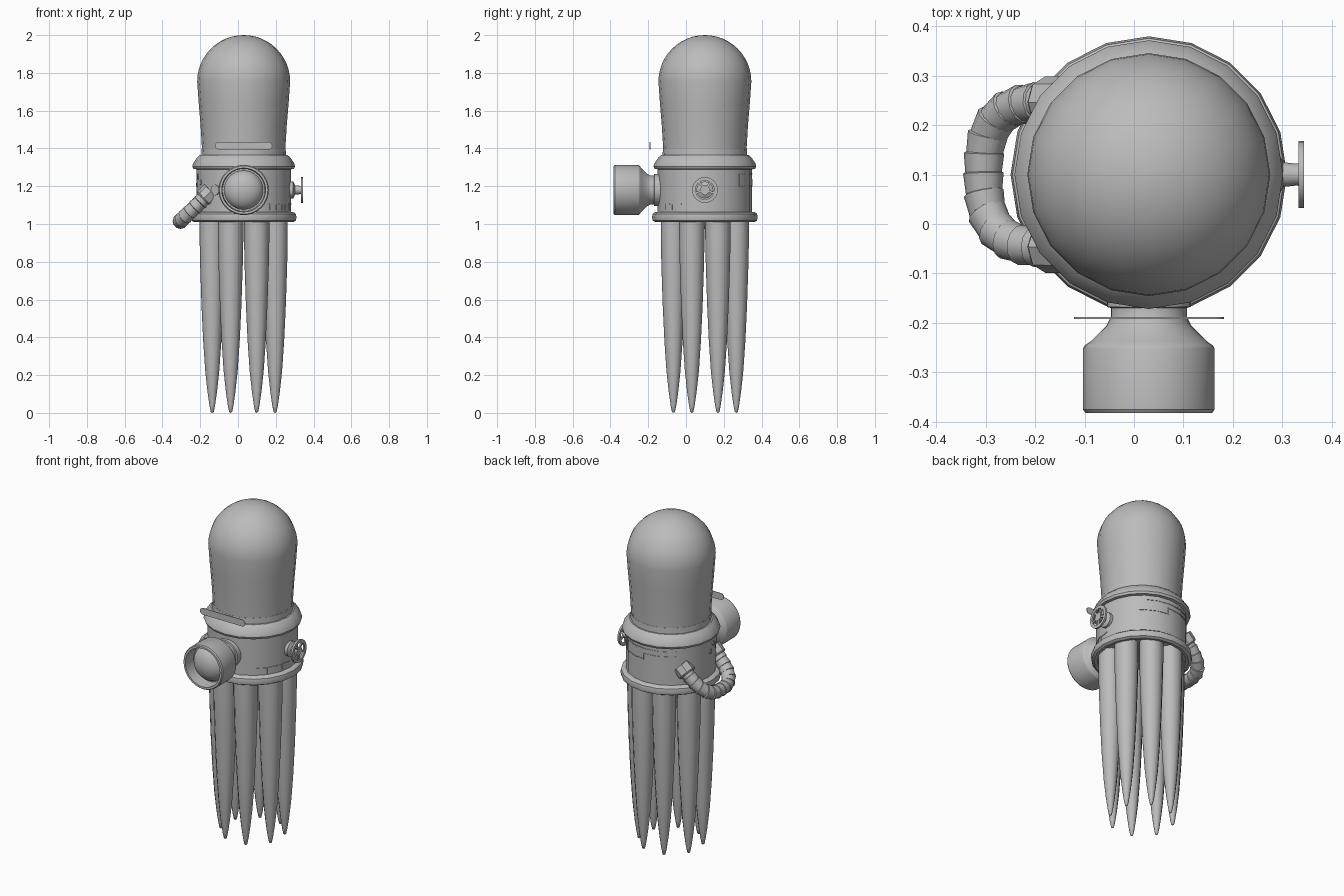
import bpy, bmesh
from math import sin, cos, pi, radians
from mathutils import Matrix, Vector

if "Cube" in bpy.data.objects:
    bpy.data.objects.remove(bpy.data.objects["Cube"])

CX, CY = 0.03, 0.1        # main vertical axis
BODY_R = 0.25
PORT_Z = 1.18

grey = bpy.data.materials.new("plain grey")
grey.use_nodes = True
grey.diffuse_color = (0.5, 0.5, 0.5, 1)
grey.node_tree.nodes["Principled BSDF"].inputs["Base Color"].default_value = (0.5, 0.5, 0.5, 1)


def finish(name, bm, angle=35):
    bmesh.ops.remove_doubles(bm, verts=bm.verts, dist=1e-5)
    bmesh.ops.recalc_face_normals(bm, faces=bm.faces)
    mesh = bpy.data.meshes.new(name)
    bm.to_mesh(mesh)
    bm.free()
    obj = bpy.data.objects.new(name, mesh)
    bpy.context.collection.objects.link(obj)
    mesh.materials.append(grey)
    bpy.ops.object.select_all(action='DESELECT')
    obj.select_set(True)
    bpy.context.view_layer.objects.active = obj
    bpy.ops.object.shade_smooth_by_angle(angle=radians(angle))
    return obj


def lathe(bm, profile, segs, matrix):
    """Spin (radius, height) points about the local z axis."""
    rings = []
    for r, h in profile:
        count = 1 if r == 0 else segs
        rings.append([bm.verts.new(matrix @ Vector((r * cos(2 * pi * i / segs), r * sin(2 * pi * i / segs), h)))
                      for i in range(count)])
    for a, b in zip(rings, rings[1:]):
        for i in range(segs):
            j = (i + 1) % segs
            quad = [a[i % len(a)], a[j % len(a)], b[j % len(b)], b[i % len(b)]]
            bm.faces.new(list(dict.fromkeys(quad)))


def turned(name, profile, segs, matrix, angle=35):
    bm = bmesh.new()
    lathe(bm, profile, segs, matrix)
    return finish(name, bm, angle)


def box(bm, matrix, size):
    bmesh.ops.create_cube(bm, size=1, matrix=matrix @ Matrix.Diagonal((*size, 1)))


axis = Matrix.Translation((CX, CY, 0))

# Domed head
dome = [(0.22, 1.38), (0.222, 1.42), (0.228, 1.52), (0.238, 1.64)]
dome += [(0.246 * cos(i * pi / 24), 1.754 + 0.246 * sin(i * pi / 24)) for i in range(12)] + [(0, 2.0)]
turned("domed_head", dome, 20, axis, 40)

# Collar, flared ring, drum and base ring
turned("collar", [(0.2, 1.4), (0.222, 1.4), (0.224, 1.365), (0.2, 1.36)], 20, axis)
turned("flared_ring", [(0.2, 1.365), (0.232, 1.365), (0.248, 1.35), (0.268, 1.32), (0.272, 1.305),
                       (0.266, 1.292), (0.24, 1.288)], 20, axis)
turned("body_drum", [(0.24, 1.3), (BODY_R, 1.295), (BODY_R, 1.05), (0.24, 1.04)], 20, axis)
turned("base_ring", [(0.24, 1.065), (0.262, 1.064), (0.276, 1.054), (0.28, 1.035), (0.276, 1.018),
                     (0.262, 1.01), (0.245, 1.012), (0.245, 1.03), (0, 1.03)], 20, axis)

# Eight tapering legs
leg = [(0, 0), (0.008, 0.005), (0.015, 0.04), (0.025, 0.11), (0.037, 0.22), (0.048, 0.38),
       (0.057, 0.57), (0.064, 0.78), (0.067, 0.92), (0.067, 1.04)]
for k in range(8):
    a = radians(22.5 + 45 * k)
    turned(f"leg_{k + 1}", leg, 12, Matrix.Translation((CX + 0.18 * cos(a), CY + 0.18 * sin(a), 0)), 50)

# Front porthole and its lens
forward = Matrix.Translation((CX, 0, PORT_Z)) @ Matrix.Rotation(pi / 2, 4, 'X')
turned("porthole_housing", [(0.085, 0.1), (0.085, 0.168), (0.077, 0.17), (0.077, 0.188), (0.086, 0.206),
                            (0.118, 0.238), (0.13, 0.246), (0.133, 0.252), (0.133, 0.376), (0.128, 0.383),
                            (0.116, 0.383), (0.112, 0.31), (0, 0.31)], 32, forward)
lens = [(0.104 * cos(i * pi / 16), 0.305 + 0.07 * sin(i * pi / 16)) for i in range(8)] + [(0, 0.375)]
turned("porthole_lens", lens, 32, forward)

# Thin round-ended plate above the porthole
bm = bmesh.new()
outline = []
for side, start in ((1, -pi / 2), (-1, pi / 2)):
    for i in range(7):
        a = start + i * pi / 6
        outline.append(bm.verts.new((CX + side * 0.132 + 0.02 * cos(a), -0.192, 1.414 + 0.02 * sin(a))))
face = bm.faces.new(outline)
extruded = bmesh.ops.extrude_face_region(bm, geom=[face])
bmesh.ops.translate(bm, vec=(0, 0.004, 0), verts=[v for v in extruded["geom"] if isinstance(v, bmesh.types.BMVert)])
finish("visor_plate", bm)

# Handwheel on the side
side = Matrix.Translation((CX, CY, PORT_Z)) @ Matrix.Rotation(pi / 2, 4, 'Y')
turned("handwheel_stem", [(0.045, 0.235), (0.045, 0.262), (0.025, 0.272), (0.022, 0.3), (0.025, 0.314),
                          (0, 0.314)], 16, side)
bm = bmesh.new()
lathe(bm, [(0.05, 0.303), (0.068, 0.303), (0.068, 0.314), (0.05, 0.314), (0.05, 0.303)], 24, side)
for k in range(5):
    spoke = side @ Matrix.Rotation(2 * pi * k / 5, 4, 'Z') @ Matrix.Translation((0.036, 0, 0.308))
    box(bm, spoke, (0.036, 0.012, 0.009))
finish("handwheel", bm)

# Drooping ribbed hose with end flanges
dense = []
for i in range(401):
    u = pi * i / 400
    s, c = max(sin(u), 0) ** 0.7, cos(u)
    dense.append(Vector((-0.17 - 0.135 * s, CY - 0.147 * (1 if c > 0 else -1) * abs(c) ** 0.7, 1.145 - 0.13 * s)))
lengths = [0]
for p, q in zip(dense, dense[1:]):
    lengths.append(lengths[-1] + (q - p).length)
RIBS = 14
path = []
for k in range(RIBS + 1):
    target = lengths[-1] * k / RIBS
    path.append(dense[min(range(401), key=lambda i: abs(lengths[i] - target))])


def along(p, q):
    return Matrix.Translation(p) @ (q - p).to_track_quat('Z', 'Y').to_matrix().to_4x4()


bm = bmesh.new()
for p, q in zip(path, path[1:]):
    d = (q - p).length
    lathe(bm, [(0, -0.004), (0.036, -0.004), (0.041, d + 0.003), (0.036, d + 0.006), (0, d + 0.006)], 12, along(p, q))
finish("ribbed_hose", bm)
for name, p, q in (("hose_flange_front", path[0], path[1]), ("hose_flange_back", path[-1], path[-2])):
    turned(name, [(0, -0.04), (0.052, -0.04), (0.052, 0.012), (0.045, 0.02), (0, 0.02)], 8, along(p, q))


# Thin raised trim on the drum
def on_drum(angle, z):
    a = radians(angle)
    # distance to the flat facet of the twenty-sided drum
    facet = (a + pi / 20) % (pi / 10) - pi / 20
    r = BODY_R * cos(pi / 20) / cos(pi / 20 - abs(facet))
    return Matrix.Translation((CX + r * cos(a), CY + r * sin(a), z)) @ Matrix.Rotation(a, 4, 'Z')


def band(bm, start, end, z):
    for a in range(start, end, 3):
        box(bm, on_drum(a + 1.5, z), (0.006, 0.0135, 0.006))


bm = bmesh.new()
band(bm, -57, 0, 1.105)
for a in (-56, -45, -36, -27, -14):
    box(bm, on_drum(a, 1.09), (0.006, 0.006, 0.034))
finish("side_trim", bm)

bm = bmesh.new()
band(bm, 48, 132, 1.265)
band(bm, 48, 87, 1.2)
band(bm, 87, 132, 1.235)
for a, z, h in ((48, 1.232, 0.07), (87, 1.218, 0.04), (132, 1.25, 0.035)):
    box(bm, on_drum(a, z), (0.006, 0.006, h))
finish("back_trim", bm)

# Small round studs on the hose side
bm = bmesh.new()
for a, z, r in ((186, 1.21, 0.014), (194, 1.25, 0.014), (203, 1.22, 0.014), (233, 1.18, 0.028)):
    stud = on_drum(a, z) @ Matrix.Rotation(pi / 2, 4, 'Y')
    lathe(bm, [(r, -0.005), (r, 0.004), (0, 0.004)], 12, stud)
finish("round_studs", bm)
